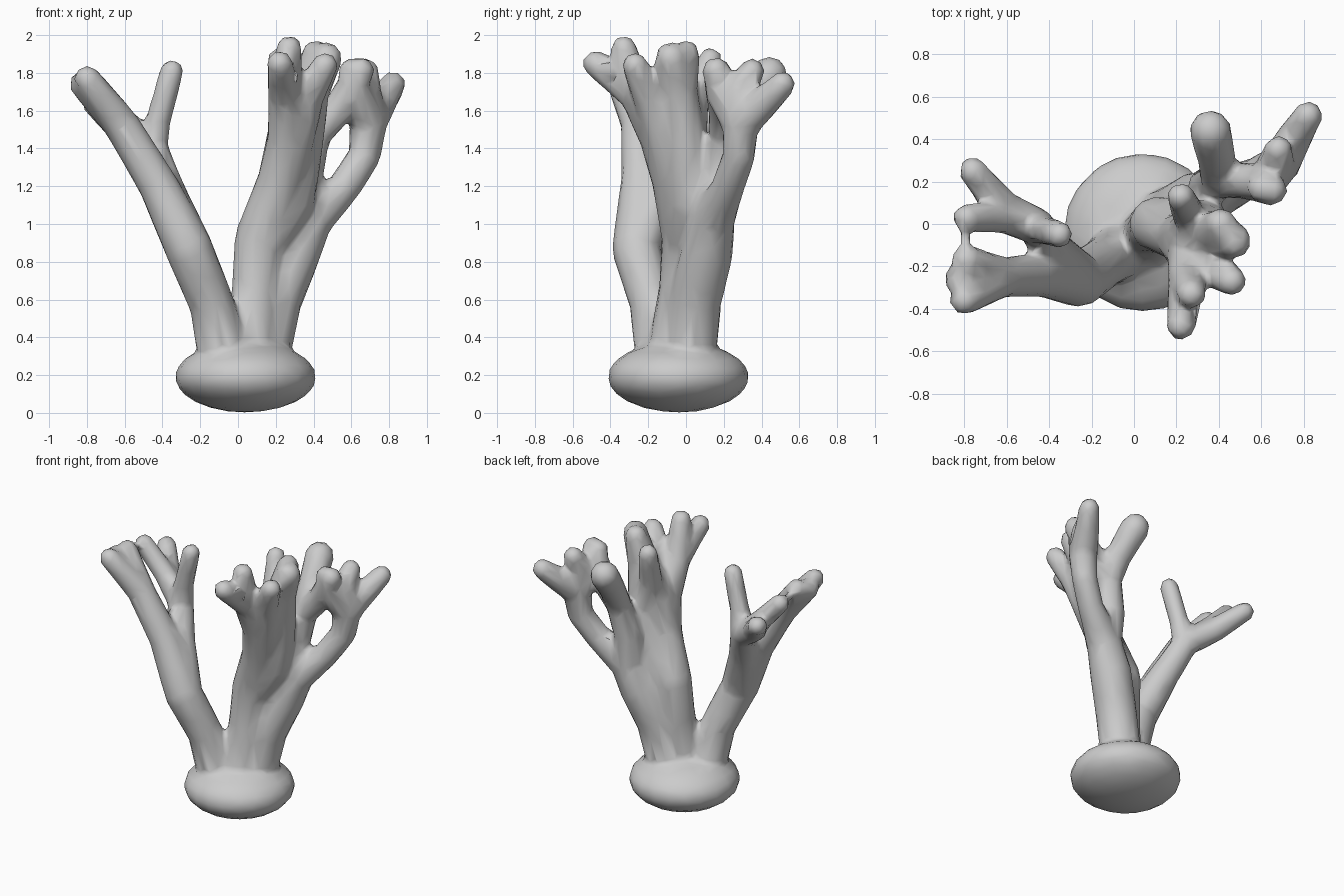
import bpy, bmesh, math
from mathutils import Vector, Matrix

coral = bpy.data.materials.new("pale grey")
coral.diffuse_color = (0.6, 0.6, 0.6, 1)


def limb(bm, *pts):
    """Chain of tapered rounded segments through (x, y, z, radius) points."""
    for p in pts:
        bmesh.ops.create_icosphere(bm, subdivisions=2, radius=p[3],
                                   matrix=Matrix.Translation(p[:3]))
    for a, b in zip(pts, pts[1:]):
        va, vb = Vector(a[:3]), Vector(b[:3])
        d = vb - va
        m = Matrix.Translation((va + vb) / 2) @ d.to_track_quat('Z', 'Y').to_matrix().to_4x4()
        bmesh.ops.create_cone(bm, cap_ends=True, segments=14, radius1=a[3],
                              radius2=b[3], depth=d.length, matrix=m)


def colony(name, limbs):
    """Fuse base and limbs into one organic skin with a slightly faceted outline."""
    bm = bmesh.new()
    # Rounded base
    bmesh.ops.create_uvsphere(
        bm, u_segments=20, v_segments=12, radius=1,
        matrix=Matrix.Translation((0.04, -0.04, 0.19)) @ Matrix.Diagonal((0.375, 0.375, 0.188, 1)))
    for l in limbs:
        limb(bm, *l)
    me = bpy.data.meshes.new(name)
    bm.to_mesh(me)
    bm.free()
    me.materials.append(coral)
    ob = bpy.data.objects.new(name, me)
    bpy.context.collection.objects.link(ob)
    r = ob.modifiers.new("fuse", 'REMESH')
    r.mode, r.voxel_size, r.use_smooth_shade = 'VOXEL', 0.018, True
    s = ob.modifiers.new("soften", 'SMOOTH')
    s.factor, s.iterations = 0.5, 8
    d = ob.modifiers.new("simplify", 'DECIMATE')
    d.ratio = 0.06
    return ob


# Left stem with its two forks
left_fork = (-0.26, -0.265, 0.87, 0.128)
left_hand = (-0.62, -0.25, 1.53, 0.095)
rear_fork = (-0.46, -0.01, 1.40, 0.088)
rear_hand = (-0.62, 0.08, 1.51, 0.082)
left = [
    [(-0.07, -0.13, 0.28, 0.14), (-0.14, -0.18, 0.58, 0.12), left_fork,
     (-0.43, -0.24, 1.22, 0.105), left_hand],
    [left_hand, (-0.80, -0.36, 1.77, 0.07)],
    [left_hand, (-0.82, -0.26, 1.74, 0.075)],
    [left_hand, (-0.79, -0.17, 1.76, 0.072)],
    [left_fork, (-0.38, -0.13, 1.18, 0.1), rear_fork],
    [rear_fork, (-0.42, -0.03, 1.56, 0.066), (-0.35, -0.05, 1.81, 0.064)],
    [rear_fork, rear_hand, (-0.76, 0.25, 1.64, 0.067)],
    [rear_fork, (-0.61, 0.03, 1.54, 0.075), (-0.79, 0.03, 1.73, 0.066)],
    [(-0.79, 0.03, 1.73, 0.03), (-0.80, -0.16, 1.76, 0.022)],
]

# Central stem: front half, rear half and a crown of stubby tips
mid_fork = (0.22, -0.06, 1.22, 0.12)
front_hand = (0.25, -0.26, 1.68, 0.09)
rear_mid = (0.34, 0.0, 1.40, 0.11)
crown = (0.38, -0.04, 1.7, 0.105)
middle = [
    [(0.06, -0.07, 0.28, 0.14), (0.09, -0.02, 0.65, 0.125), (0.11, 0.0, 0.92, 0.13),
     mid_fork, (0.26, -0.14, 1.45, 0.105), front_hand, (0.22, -0.48, 1.85, 0.07)],
    [front_hand, (0.27, -0.33, 1.93, 0.07)],
    [mid_fork, (0.33, -0.15, 1.55, 0.1), (0.37, -0.2, 1.68, 0.088), (0.46, -0.27, 1.84, 0.07)],
    [(0.15, 0.0, 0.92, 0.125), (0.28, 0.02, 1.12, 0.125), rear_mid, crown],
    [mid_fork, (0.27, -0.04, 1.5, 0.11), crown],
    [crown, (0.47, -0.08, 1.88, 0.085)],
    [crown, (0.41, 0.0, 1.9, 0.075)],
    [rear_mid, (0.26, 0.04, 1.62, 0.08), (0.22, 0.13, 1.87, 0.066)],
]

# Right stem with the open loop and outer tips
right_fork = (0.38, 0.14, 1.02, 0.12)
inner_fork = (0.40, 0.21, 1.47, 0.088)
outer_hand = (0.69, 0.29, 1.53, 0.098)
right = [
    [(0.13, 0.02, 0.28, 0.14), (0.20, 0.05, 0.6, 0.14), (0.30, 0.11, 0.85, 0.14), right_fork],
    [right_fork, (0.35, 0.17, 1.25, 0.1), inner_fork],
    [inner_fork, (0.39, 0.3, 1.62, 0.09), (0.36, 0.44, 1.79, 0.1)],
    [inner_fork, (0.54, 0.2, 1.62, 0.085), (0.65, 0.16, 1.81, 0.075)],
    [right_fork, (0.56, 0.22, 1.19, 0.088), (0.67, 0.28, 1.36, 0.086), outer_hand],
    [outer_hand, (0.62, 0.19, 1.7, 0.09), (0.60, 0.17, 1.81, 0.07)],
    [outer_hand, (0.67, 0.28, 1.7, 0.09), (0.68, 0.35, 1.81, 0.068)],
    [outer_hand, (0.75, 0.4, 1.63, 0.085), (0.82, 0.51, 1.74, 0.07)],
]
colony("coral_branches", left + middle + right)
